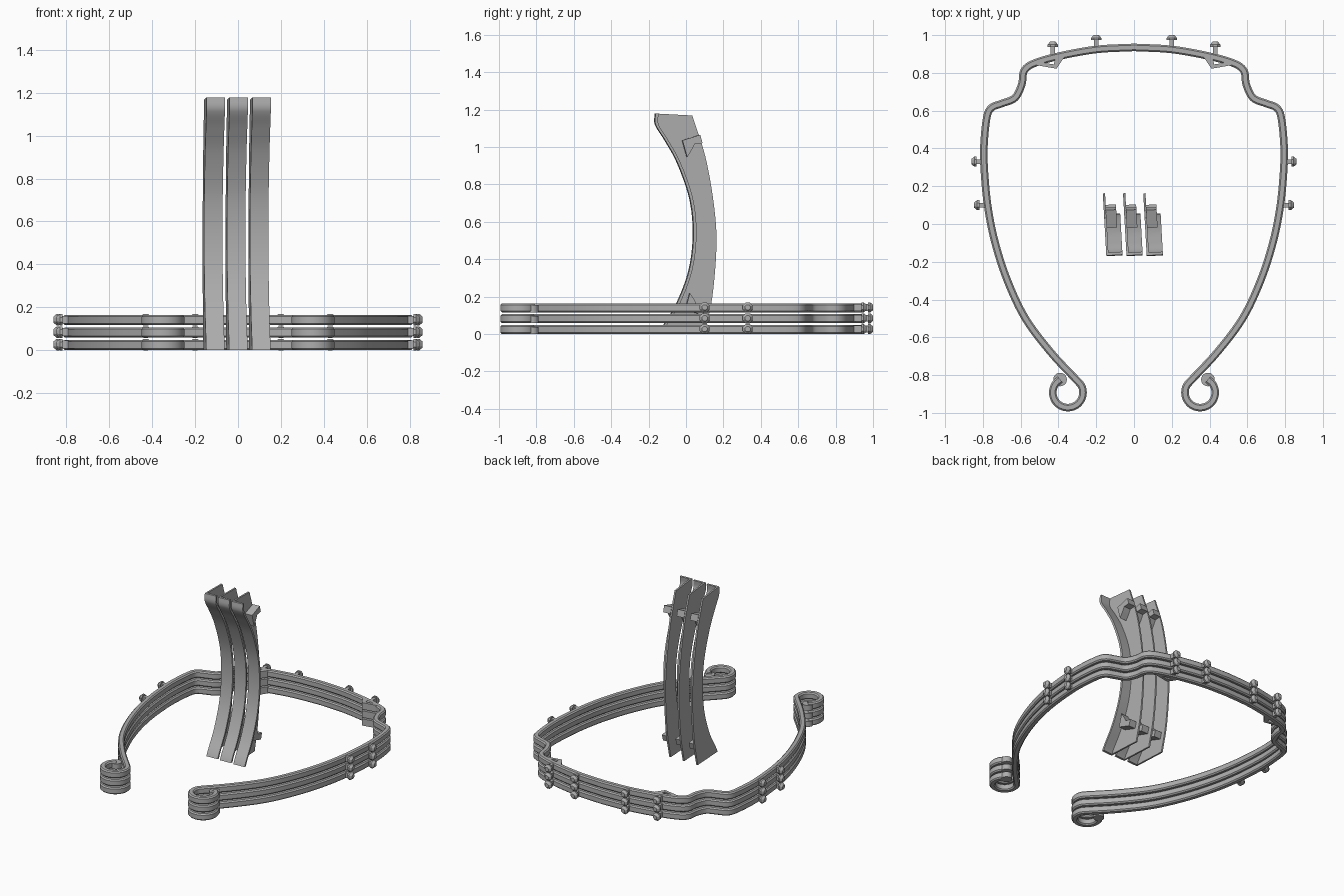
import bpy, bmesh, math
from mathutils import Vector, Matrix

cube = bpy.data.objects.get("Cube")
if cube:
    bpy.data.objects.remove(cube)

grey = bpy.data.materials.new("plain_grey")
grey.use_nodes = True
grey.diffuse_color = (0.42, 0.42, 0.42, 1)
grey.node_tree.nodes["Principled BSDF"].inputs["Base Color"].default_value = (0.42, 0.42, 0.42, 1)

FRAME_H = 0.048
PITCH = 0.058
BAND_W = 0.04


def finish(name, bm, smooth=True, mirror=False):
    bmesh.ops.recalc_face_normals(bm, faces=bm.faces)
    mesh = bpy.data.meshes.new(name)
    bm.to_mesh(mesh)
    bm.free()
    ob = bpy.data.objects.new(name, mesh)
    bpy.context.collection.objects.link(ob)
    mesh.materials.append(grey)
    if mirror:
        ob.modifiers.new("mirror", "MIRROR")
    if smooth:
        bpy.ops.object.select_all(action="DESELECT")
        ob.select_set(True)
        bpy.context.view_layer.objects.active = ob
        bpy.ops.object.shade_smooth_by_angle(angle=math.radians(30))
    return ob


def spline(points, steps=6):
    """Catmull-Rom curve through 2D points."""
    p = [Vector(q) for q in points]
    p = [2 * p[0] - p[1]] + p + [2 * p[-1] - p[-2]]
    out = []
    for a, b, c, d in zip(p, p[1:], p[2:], p[3:]):
        for i in range(steps):
            t = i / steps
            out.append(0.5 * (2 * b + (c - a) * t + (2 * a - 5 * b + 4 * c - d) * t * t
                              + (3 * b - a - 3 * c + d) * t ** 3))
    return out + [p[-2]]


def sweep(bm, path, section):
    """Sweep a closed (offset, height) section along a path in the xy plane."""
    rings = []
    for i, p in enumerate(path):
        t = (path[min(i + 1, len(path) - 1)] - path[max(i - 1, 0)]).normalized()
        if i == 0:
            t = Vector((1, 0))
        n = Vector((-t.y, t.x))
        rings.append([bm.verts.new((p.x + n.x * o, p.y + n.y * o, h)) for o, h in section])
    k = len(section)
    for r, s in zip(rings, rings[1:]):
        for j in range(k):
            bm.faces.new((r[j], r[(j + 1) % k], s[(j + 1) % k], s[j]))
    bm.faces.new(rings[-1])


def prism(bm, points, low, high, axis="z"):
    """Extrude a polygon along z (points are x, y) or along x (points are y, z)."""
    place = (lambda a, b, h: (a, b, h)) if axis == "z" else (lambda a, b, h: (h, a, b))
    face = bm.faces.new([bm.verts.new(place(a, b, low)) for a, b in points])
    extruded = bmesh.ops.extrude_face_region(bm, geom=[face])["geom"]
    move = Vector(place(0, 0, high - low))
    bmesh.ops.translate(bm, vec=move, verts=[g for g in extruded if isinstance(g, bmesh.types.BMVert)])


# Half of the headband outline, from the middle of the back to the front curl
half_path = [(0, 0.935), (0.2, 0.924), (0.4, 0.888), (0.53, 0.85), (0.582, 0.81),
             (0.594, 0.74), (0.63, 0.668), (0.70, 0.638), (0.755, 0.615), (0.78, 0.56),
             (0.795, 0.4), (0.79, 0.25), (0.772, 0.08), (0.735, -0.1), (0.67, -0.3),
             (0.575, -0.5), (0.44, -0.68), (0.305, -0.825)]
curl_centre = Vector((0.35, -0.892))
for k in range(12):
    a = math.radians(155 + k * 24)
    half_path.append(curl_centre + 0.08 * Vector((math.cos(a), math.sin(a))))
band_path = spline(half_path)

# Chamfered strip section
w, c = BAND_W / 2, 0.008
band_section = [(-w + c, 0), (w - c, 0), (w, c), (w, FRAME_H - c), (w - c, FRAME_H),
                (-w + c, FRAME_H), (-w, FRAME_H - c), (-w, c)]

# Peg position and outward direction in degrees
pegs = [((0.2, 0.93), 90), ((0.43, 0.895), 90), ((0.79, 0.33), 0), ((0.775, 0.1), 0)]

# Slotted mount: an open U that closes against the band
mount_outline = [(0.365, 0.89), (0.41, 0.822), (0.5, 0.838), (0.56, 0.85), (0.52, 0.862),
                 (0.475, 0.877), (0.475, 0.853), (0.425, 0.845), (0.415, 0.885)]

for level, label in enumerate(("lower", "middle", "upper")):
    z = level * PITCH
    bm = bmesh.new()
    sweep(bm, band_path, band_section)
    finish(label + "_headband", bm, mirror=True).location.z = z

    # Rounded end knob inside each curl
    bm = bmesh.new()
    end = band_path[-1]
    bmesh.ops.create_cone(bm, cap_ends=True, segments=20, radius1=0.036, radius2=0.036,
                          depth=FRAME_H * 0.8, matrix=Matrix.Translation((end.x, end.y, FRAME_H * 0.4)))
    finish(label + "_curl_knobs", bm, mirror=True).location.z = z

    bm = bmesh.new()
    prism(bm, mount_outline, 0, FRAME_H)
    finish(label + "_slotted_mounts", bm, smooth=False, mirror=True).location.z = z

    # Mushroom pegs around the outside: square stem and eight-sided head
    bm = bmesh.new()
    for (x, y), angle in pegs:
        turn = (Matrix.Translation((x, y, FRAME_H / 2 + 0.002))
                @ Matrix.Rotation(math.radians(angle), 4, "Z"))
        bmesh.ops.create_cube(bm, size=1, matrix=turn @ Matrix.Translation((0.025, 0, 0))
                              @ Matrix.Diagonal((0.05, 0.024, 0.036, 1)))
        lie = Matrix.Rotation(math.radians(90), 4, "Y") @ Matrix.Rotation(math.radians(22.5), 4, "Z")
        for start, length, r1, r2 in ((0.043, 0.012, 0.029, 0.029), (0.055, 0.016, 0.029, 0.015)):
            bmesh.ops.create_cone(bm, cap_ends=True, segments=8, radius1=r1, radius2=r2, depth=length,
                                  matrix=turn @ Matrix.Translation((start + length / 2, 0, 0)) @ lie)
    finish(label + "_pegs", bm, smooth=False, mirror=True).location.z = z

# Curved brackets: a bowed front flange with a side plate (points are y, z)
front_edge = spline([(-0.145, 0), (-0.125, 0.04), (-0.05, 0.165), (0.015, 0.34), (0.038, 0.53),
                     (0.02, 0.72), (-0.045, 0.91), (-0.11, 1.03), (-0.155, 1.1),
                     (-0.168, 1.135), (-0.165, 1.178)])
back_edge = spline([(0.035, 1.168), (0.105, 0.95), (0.15, 0.7), (0.165, 0.48),
                    (0.143, 0.2), (0.1, 0)])
flange_back = [p + Vector((0.016, 0)) for p in front_edge]
upper_hook = [(-0.02, 1.035), (0.075, 1.065), (0.088, 1.02), (0.045, 1.015), (0.03, 0.985), (0.005, 0.945)]
lower_hook = [(y + 0.015, 1.165 - h) for y, h in upper_hook]

for i, label in enumerate(("right", "middle", "left")):
    place = Matrix.Translation(((i - 1) * 0.107 - 0.005, 0, 0)) @ Matrix.Rotation(math.radians(3.2), 4, "Z")

    bm = bmesh.new()
    prism(bm, front_edge + flange_back[::-1], -0.044, 0.042, "x")
    finish(label + "_bracket_flange", bm).matrix_world = place

    bm = bmesh.new()
    prism(bm, flange_back + back_edge, -0.044, -0.032, "x")
    finish(label + "_bracket_side_plate", bm).matrix_world = place

    # Hooks that fit the slotted mounts
    bm = bmesh.new()
    for hook in (upper_hook, lower_hook):
        prism(bm, hook, -0.034, 0.022, "x")
    finish(label + "_bracket_hooks", bm, smooth=False).matrix_world = place
